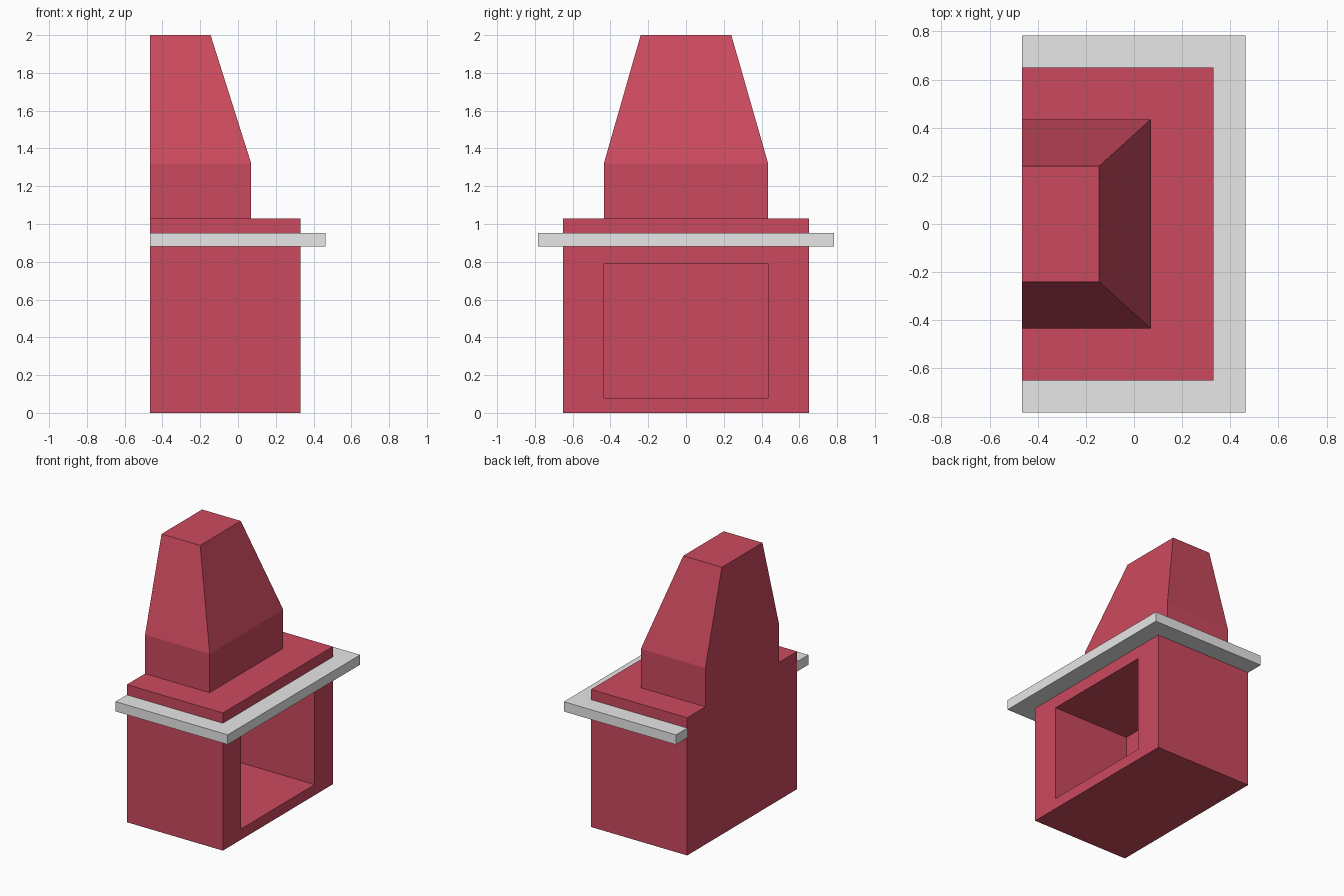
import bpy, bmesh

if "Cube" in bpy.data.objects:
    bpy.data.objects.remove(bpy.data.objects["Cube"])


def material(name, rgb):
    m = bpy.data.materials.new(name)
    m.diffuse_color = (*rgb, 1)
    m.use_nodes = True
    m.node_tree.nodes["Principled BSDF"].inputs["Base Color"].default_value = m.diffuse_color
    return m


RED = material("brick red", (0.60, 0.068, 0.112))
GREY = material("light grey", (0.8, 0.8, 0.8))
BACK = -0.465  # flat wall side


def finish(name, bm, mat):
    bmesh.ops.recalc_face_normals(bm, faces=bm.faces)
    mesh = bpy.data.meshes.new(name)
    bm.to_mesh(mesh)
    bm.free()
    mesh.materials.append(mat)
    ob = bpy.data.objects.new(name, mesh)
    bpy.context.collection.objects.link(ob)
    return ob


def ring(bm, x, y, z):
    """Rectangle from the wall out to x, with half width y."""
    return [bm.verts.new(p) for p in ((BACK, -y, z), (x, -y, z), (x, y, z), (BACK, y, z))]


def bridge(bm, a, b):
    for i in range(len(a)):
        j = (i + 1) % len(a)
        bm.faces.new((a[i], a[j], b[j], b[i]))


# firebox: block with a recessed hearth opening in its +x face
bm = bmesh.new()
low, high = ring(bm, 0.33, 0.65, 0), ring(bm, 0.33, 0.65, 1.03)
bm.faces.new(low)
bm.faces.new(high)
for i in (0, 2, 3):
    j = (i + 1) % 4
    bm.faces.new((low[i], low[j], high[j], high[i]))
outer = [low[1], low[2], high[2], high[1]]
mouth, inner = [[bm.verts.new((x, y, z)) for y, z in
                 ((-0.435, 0.08), (0.435, 0.08), (0.435, 0.79), (-0.435, 0.79))]
                for x in (0.33, -0.297)]
bridge(bm, outer, mouth)
bridge(bm, mouth, inner)
bm.faces.new(inner)
finish("firebox", bm, RED)

# chimney hood: straight collar, then a taper against the flat back
bm = bmesh.new()
rings = [ring(bm, *r) for r in ((0.07, 0.435, 1.03), (0.07, 0.435, 1.32), (-0.145, 0.24, 2.0))]
for a, b in zip(rings, rings[1:]):
    bridge(bm, a, b)
bm.faces.new(rings[0])
bm.faces.new(rings[-1])
finish("chimney_hood", bm, RED)

# mantel shelf: U-shaped ledge around three sides
bm = bmesh.new()
outline = [(BACK, -0.783), (0.463, -0.783), (0.463, 0.783), (BACK, 0.783),
           (BACK, 0.65), (0.33, 0.65), (0.33, -0.65), (BACK, -0.65)]
face = bm.faces.new([bm.verts.new((x, y, 0.88)) for x, y in outline])
ext = bmesh.ops.extrude_face_region(bm, geom=[face], use_keep_orig=True)
bmesh.ops.translate(bm, vec=(0, 0, 0.073),
                    verts=[v for v in ext["geom"] if isinstance(v, bmesh.types.BMVert)])
finish("mantel_shelf", bm, GREY)
